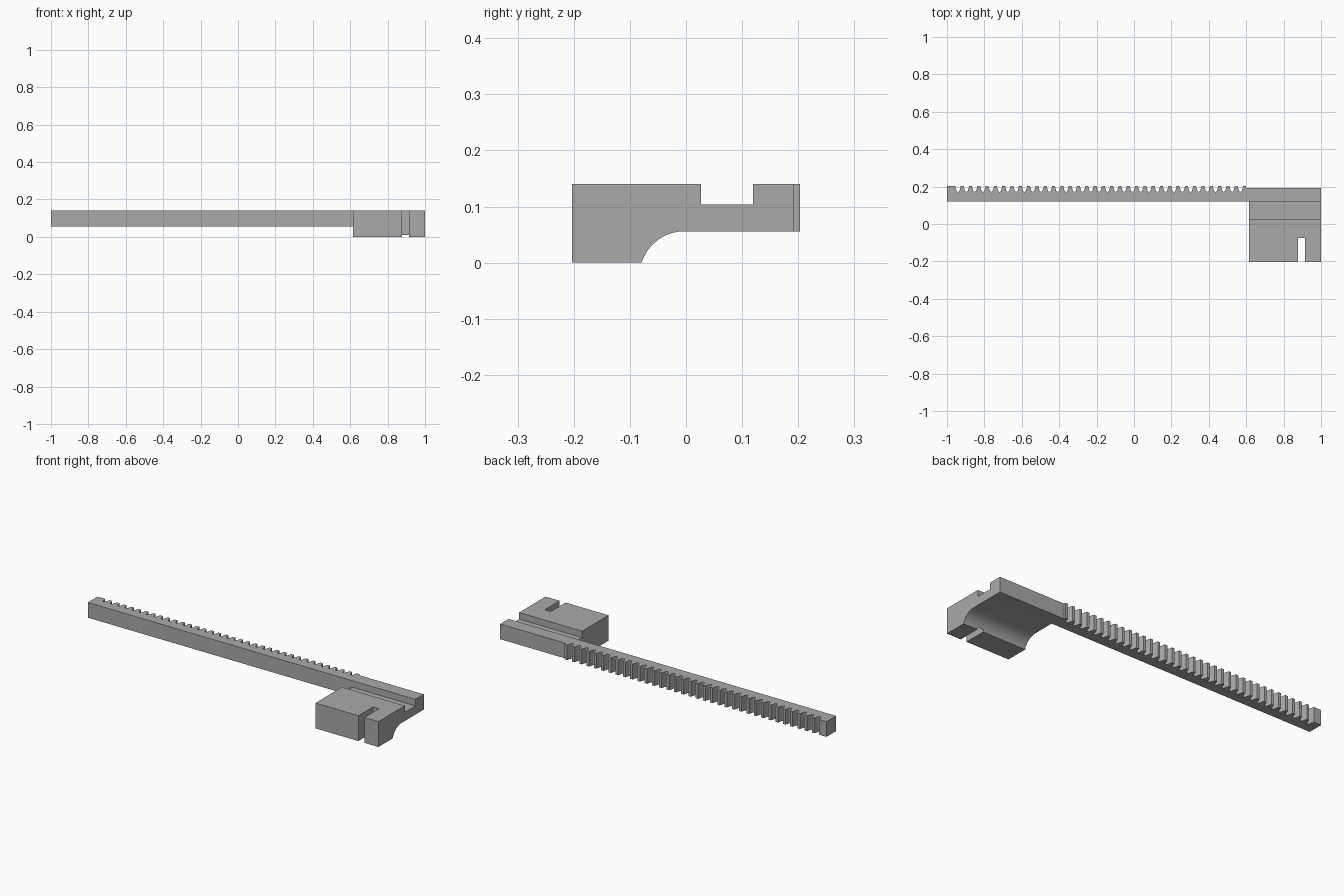
import bpy, bmesh, math
from mathutils import Vector

cube = bpy.data.objects.get("Cube")
if cube:
    bpy.data.objects.remove(cube, do_unlink=True)

grey = bpy.data.materials.new("plain grey")
grey.use_nodes = True
COLOUR = (0.4, 0.4, 0.4, 1)
grey.diffuse_color = COLOUR
grey.node_tree.nodes["Principled BSDF"].inputs["Base Color"].default_value = COLOUR


def prism(name, points, offset):
    """Extrude a closed outline of 3D points along an offset."""
    bm = bmesh.new()
    face = bm.faces.new([bm.verts.new(p) for p in points])
    new = bmesh.ops.extrude_face_region(bm, geom=[face])["geom"]
    bmesh.ops.translate(bm, vec=Vector(offset),
                        verts=[v for v in new if isinstance(v, bmesh.types.BMVert)])
    bmesh.ops.recalc_face_normals(bm, faces=bm.faces)
    mesh = bpy.data.meshes.new(name)
    bm.to_mesh(mesh)
    bm.free()
    mesh.materials.append(grey)
    obj = bpy.data.objects.new(name, mesh)
    bpy.context.collection.objects.link(obj)
    return obj


def combine(target, tool, operation):
    """Apply a boolean and remove the tool object."""
    bpy.context.view_layer.objects.active = target
    mod = target.modifiers.new("combine", "BOOLEAN")
    mod.operation, mod.solver, mod.object = operation, "EXACT", tool
    bpy.ops.object.modifier_apply(modifier=mod.name)
    bpy.data.objects.remove(tool, do_unlink=True)


TOP, UNDER = 0.14, 0.056
FRONT, BAR_FRONT, BAR_BACK = -0.203, 0.119, 0.192
TIP, ROOT = 0.203, 0.172
RACK_END, PITCH, LAST_TOOTH = 0.6, 0.0444, 0.591

# Toothed bar: straight outline, with tapered teeth and rounded roots
outline = [(-1, BAR_FRONT), (1, BAR_FRONT), (1, BAR_BACK), (RACK_END, BAR_BACK), (RACK_END, TIP)]
tip_half, gap_half = 0.0075, 0.0085
for i in range(36):
    tip = LAST_TOOTH - i * PITCH
    gap = tip - PITCH / 2
    if i < 35:
        outline += [(tip - tip_half, TIP), (gap + gap_half, ROOT + 0.008)]
        for k in range(1, 6):
            a = math.pi * k / 6
            outline.append((gap + gap_half * math.cos(a), ROOT + 0.008 * (1 - math.sin(a))))
        outline += [(gap - gap_half, ROOT + 0.008), (tip - PITCH + tip_half, TIP)]
outline.append((-1, TIP))
bar = prism("toothed_bar", [(x, y, UNDER) for x, y in outline], (0, 0, TOP - UNDER))

# End block: side profile with a hollow underneath and a step down to the channel
X0, X1 = 0.615, 1.0
arc_y, arc_z, radius = -0.003, -0.0236, 0.0796
start = math.asin(-arc_z / radius)
hollow = []
for k in range(17):
    a = math.pi - start + (start - math.pi / 2) * k / 16
    hollow.append((arc_y + radius * math.cos(a), arc_z + radius * math.sin(a)))
profile = [(FRONT, 0)] + hollow + [(BAR_FRONT, UNDER), (BAR_FRONT, 0.104),
                                   (0.027, 0.104), (0.027, TOP), (FRONT, TOP)]
block = prism("end_block", [(X0, y, z) for y, z in profile], (X1 - X0, 0, 0))

# Open slot through the front of the block
slot = prism("slot_cutter", [(0.877, -0.3, -0.1), (0.914, -0.3, -0.1),
                             (0.914, -0.075, -0.1), (0.877, -0.075, -0.1)], (0, 0, 0.4))
slot.hide_render = True
combine(block, slot, "DIFFERENCE")
combine(bar, block, "UNION")
bar.name = "rack_with_end_block"

bpy.ops.object.select_all(action="DESELECT")
bar.select_set(True)
bpy.context.view_layer.objects.active = bar
bpy.ops.object.shade_smooth_by_angle(angle=math.radians(25))
